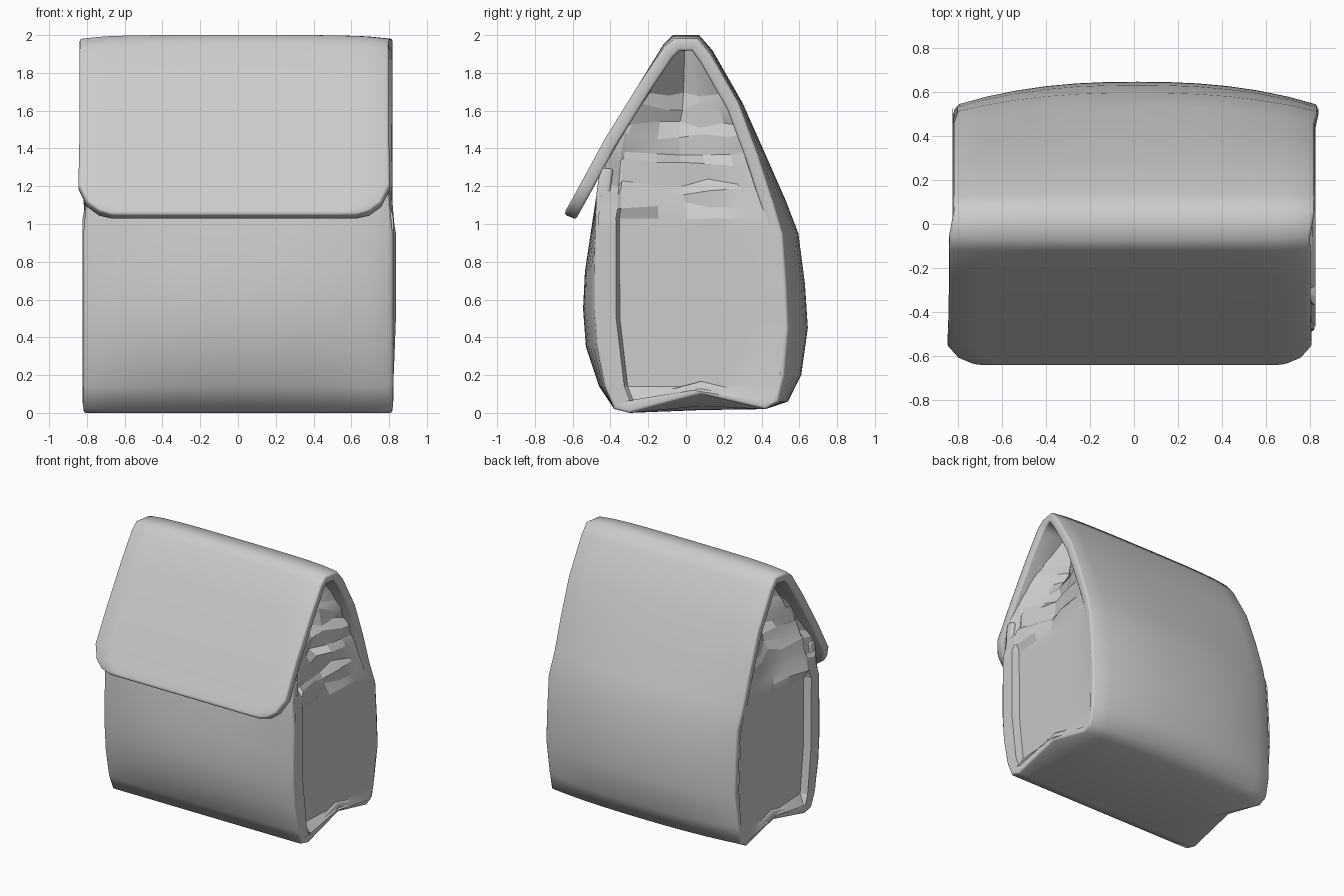
import bpy, math, random

random.seed(4)
cube = bpy.data.objects.get("Cube")
if cube:
    bpy.data.objects.remove(cube)

mat = bpy.data.materials.new("plain grey")
mat.use_nodes = True
GREY = (0.6, 0.6, 0.6, 1)
mat.diffuse_color = GREY
mat.node_tree.nodes["Principled BSDF"].inputs["Base Color"].default_value = GREY


def grid_object(name, rows, flip=False):
    """Skin a list of equally long vertex rows with quads."""
    n = len(rows[0])
    faces = []
    for i in range(len(rows) - 1):
        for j in range(n - 1):
            a, b = i * n + j, (i + 1) * n + j
            face = (a, a + 1, b + 1, b)
            faces.append(face[::-1] if flip else face)
    mesh = bpy.data.meshes.new(name)
    mesh.from_pydata([v for row in rows for v in row], [], faces)
    mesh.materials.append(mat)
    obj = bpy.data.objects.new(name, mesh)
    bpy.context.collection.objects.link(obj)
    return obj


def smooth(obj, degrees):
    bpy.ops.object.select_all(action="DESELECT")
    obj.select_set(True)
    bpy.context.view_layer.objects.active = obj
    bpy.ops.object.shade_smooth_by_angle(angle=math.radians(degrees))


def lerp(points, x):
    """Value at x along a list of (x, value) points."""
    pts = sorted(points)
    for (x0, v0), (x1, v1) in zip(pts, pts[1:]):
        if x0 <= x <= x1:
            return v0 + (v1 - v0) * (x - x0) / (x1 - x0)
    return pts[0][1] if x < pts[0][0] else pts[-1][1]


# Side-on profile at the panel edges: y, z, outward bulge at mid width
flap = [(-.645, 1.05, 0), (-.635, 1.075, 0), (-.61, 1.12, 0), (-.56, 1.21, 0),
        (-.43, 1.45, 0), (-.25, 1.74, 0), (-.12, 1.95, 0), (-.06, 1.99, .01)]
back = [(.06, 1.99, .01), (.13, 1.92, .01), (.28, 1.64, .02), (.38, 1.37, .04),
        (.46, 1.12, .07), (.51, .95, .085), (.53, .68, .1), (.54, .45, .105),
        (.52, .2, .09), (.49, .06, .05), (.42, .02, 0)]
bottom = [(.08, .015, 0), (-.3, 0, 0)]
front = [(-.38, .02, 0), (-.43, .14, .03), (-.47, .35, .06), (-.485, .55, .06),
         (-.485, .75, .05), (-.48, .95, .025), (-.475, 1.15, 0), (-.455, 1.3, 0)]
flap_widths = [.64, .72, .78, .825]
columns = [k / 6 for k in range(-6, 7)]

# Wrapping sheet: flap, ridge, back, base and front in one thick strip
rows = []
for i, (y, z, bulge) in enumerate(flap + back + bottom + front):
    half = flap_widths[i] if i < len(flap_widths) else .82
    shift = -.02 if i < len(flap) else 0
    if (y, z, bulge) in back and .3 < z < 1:
        shift = .015
    if (y, z, bulge) in front and z > 1:
        half = .8
    row = []
    for u in columns:
        puff = bulge * (1 - abs(u) ** 2.4) * (1 if y > 0 else -1)
        lift = .09 * abs(u) ** 8 if (y, z, bulge) == bottom[0] else 0
        droop = .02 * abs(u) ** 6 if z > 1.9 else 0
        row.append((u * half + shift, y + puff, z + lift - droop + (.01 if z > 1.98 else 0)))
    rows.append(row)
wrap = grid_object("bag_wrap", rows)
solid = wrap.modifiers.new("thickness", "SOLIDIFY")
solid.thickness = .07
solid.offset = -1
bevel = wrap.modifiers.new("soft_rim", "BEVEL")
bevel.width = .014
bevel.segments = 2
bevel.limit_method = "ANGLE"
bevel.angle_limit = math.radians(75)
smooth(wrap, 50)

front_edge = [(z, y) for y, z, _ in front + flap[4:]]
back_edge = [(z, y) for y, z, _ in back]
levels = [.05, .14, .5, .95, 1.03, 1.1, 1.17, 1.22, 1.33, 1.38, 1.47, 1.52, 1.62, 1.7, 1.93]
# Fold depth by height, stepping inward in crumpled shelves
shelves = [(1.03, .0), (1.1, .05), (1.17, .06), (1.22, .1), (1.33, .11), (1.38, .16),
           (1.47, .17), (1.52, .22), (1.62, .23), (1.7, .29), (1.93, .34)]
across = [0, .1, .12, .34, .5, .66, .85, 1]

# Side gussets: slanted recessed panel below, crumpled inward fold above
for side, name in ((1, "left_gusset"), (-1, "right_gusset")):
    rows = []
    for k, z in enumerate(levels):
        inset = .012 if z < 1.1 else .025
        y0, y1 = lerp(front_edge, z) + inset, lerp(back_edge, z) - inset
        row = []
        for t in across:
            middle = 1 - abs(2 * t - 1)
            depth = lerp(shelves, z) * (.25 + .75 * middle)
            dz = .07 * middle if k == 0 else 0
            if .11 < t < .9 and 0 < k and z < 1.1:
                depth += .05 * (1 - t) + .008
            if z > 1.05 and 0 < t < 1:
                depth += random.uniform(-.015, .025)
                dz = random.uniform(-.025, .025)
            if t == 1 and side > 0 and .3 < z < 1:
                depth -= .014
            row.append((side * (.822 - depth), y0 + (y1 - y0) * t, z + dz))
        rows.append(row)
    gusset = grid_object(name, rows, flip=side < 0)
    smooth(gusset, 15)
